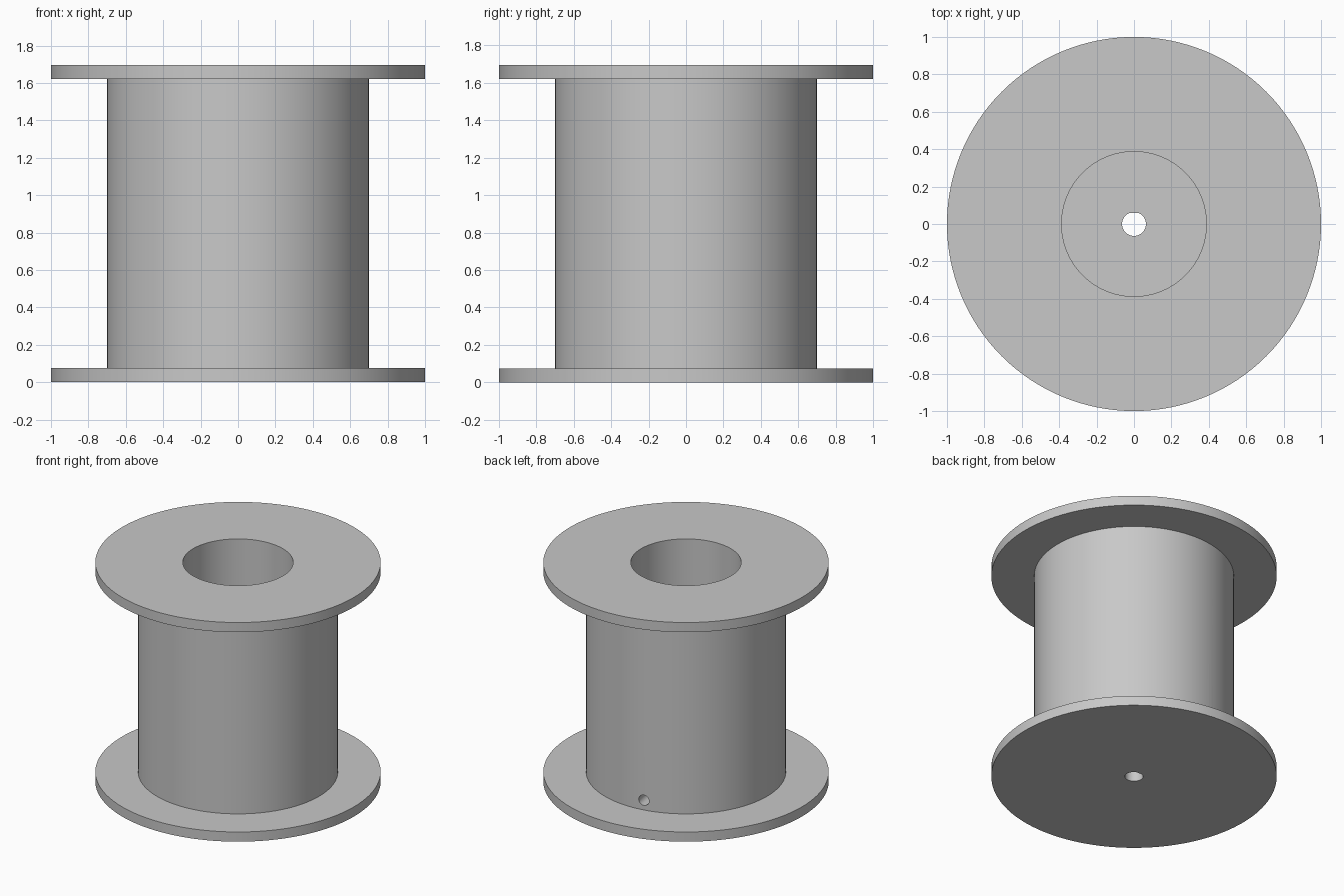
import bpy, bmesh, math
from mathutils import Matrix, Vector

default = bpy.data.objects.get("Cube")
if default:
    bpy.data.objects.remove(default)

grey = bpy.data.materials.new("plain grey")
grey.use_nodes = True
COLOUR = (0.58, 0.58, 0.58, 1)
grey.diffuse_color = COLOUR
grey.node_tree.nodes["Principled BSDF"].inputs["Base Color"].default_value = COLOUR

HEIGHT, RIM = 1.695, 0.075
FLANGE_R, BARREL_R, BORE_R, SHAFT_R = 1.0, 0.7, 0.387, 0.064
SIDES = 128


def finish(name, bm):
    bmesh.ops.recalc_face_normals(bm, faces=bm.faces)
    mesh = bpy.data.meshes.new(name)
    bm.to_mesh(mesh)
    bm.free()
    mesh.materials.append(grey)
    obj = bpy.data.objects.new(name, mesh)
    bpy.context.collection.objects.link(obj)
    return obj


def lathe(name, profile):
    """Spin a profile of (radius, height) points about the z axis."""
    bm = bmesh.new()
    verts = [bm.verts.new((r, 0, z)) for r, z in profile]
    edges = [bm.edges.new(pair) for pair in zip(verts, verts[1:])]
    bmesh.ops.spin(bm, geom=verts + edges, cent=(0, 0, 0), axis=(0, 0, 1),
                   angle=math.tau, steps=SIDES, use_duplicate=False)
    bmesh.ops.remove_doubles(bm, verts=bm.verts, dist=1e-5)
    return finish(name, bm)


def cut(target, cutter):
    cutter.hide_render = True
    cutter.hide_set(True)
    mod = target.modifiers.new(cutter.name, "BOOLEAN")
    mod.operation = "DIFFERENCE"
    mod.solver = "EXACT"
    mod.object = cutter
    bpy.context.view_layer.objects.active = target
    bpy.ops.object.modifier_apply(modifier=mod.name)
    bpy.data.objects.remove(cutter)


# Spool body: two flanges, barrel and a blind bore with a thin floor
spool = lathe("spool", [
    (0, 0), (FLANGE_R, 0), (FLANGE_R, RIM), (BARREL_R, RIM),
    (BARREL_R, HEIGHT - RIM), (FLANGE_R, HEIGHT - RIM), (FLANGE_R, HEIGHT),
    (BORE_R, HEIGHT), (BORE_R, RIM), (0, RIM)])

# Shaft hole through the floor, with one flat side at the back
bm = bmesh.new()
bmesh.ops.create_cone(bm, cap_ends=True, segments=48, radius1=SHAFT_R,
                      radius2=SHAFT_R, depth=0.5)
for v in bm.verts:
    v.co.y = min(v.co.y, 0.058)
bmesh.ops.remove_doubles(bm, verts=bm.verts, dist=1e-5)
cut(spool, finish("shaft_cutter", bm))

# Small thread hole through the back of the barrel wall
direction = Vector((math.cos(math.radians(100)), math.sin(math.radians(100)), 0))
bm = bmesh.new()
bmesh.ops.create_cone(
    bm, cap_ends=True, segments=32, radius1=0.04, radius2=0.04, depth=0.5,
    matrix=Matrix.Translation(direction * 0.55 + Vector((0, 0, 0.15)))
    @ direction.to_track_quat("Z", "Y").to_matrix().to_4x4())
cut(spool, finish("thread_cutter", bm))

# Smooth round walls, sharp rims
bpy.ops.object.select_all(action="DESELECT")
spool.select_set(True)
bpy.context.view_layer.objects.active = spool
bpy.ops.object.shade_smooth_by_angle(angle=math.radians(30))
